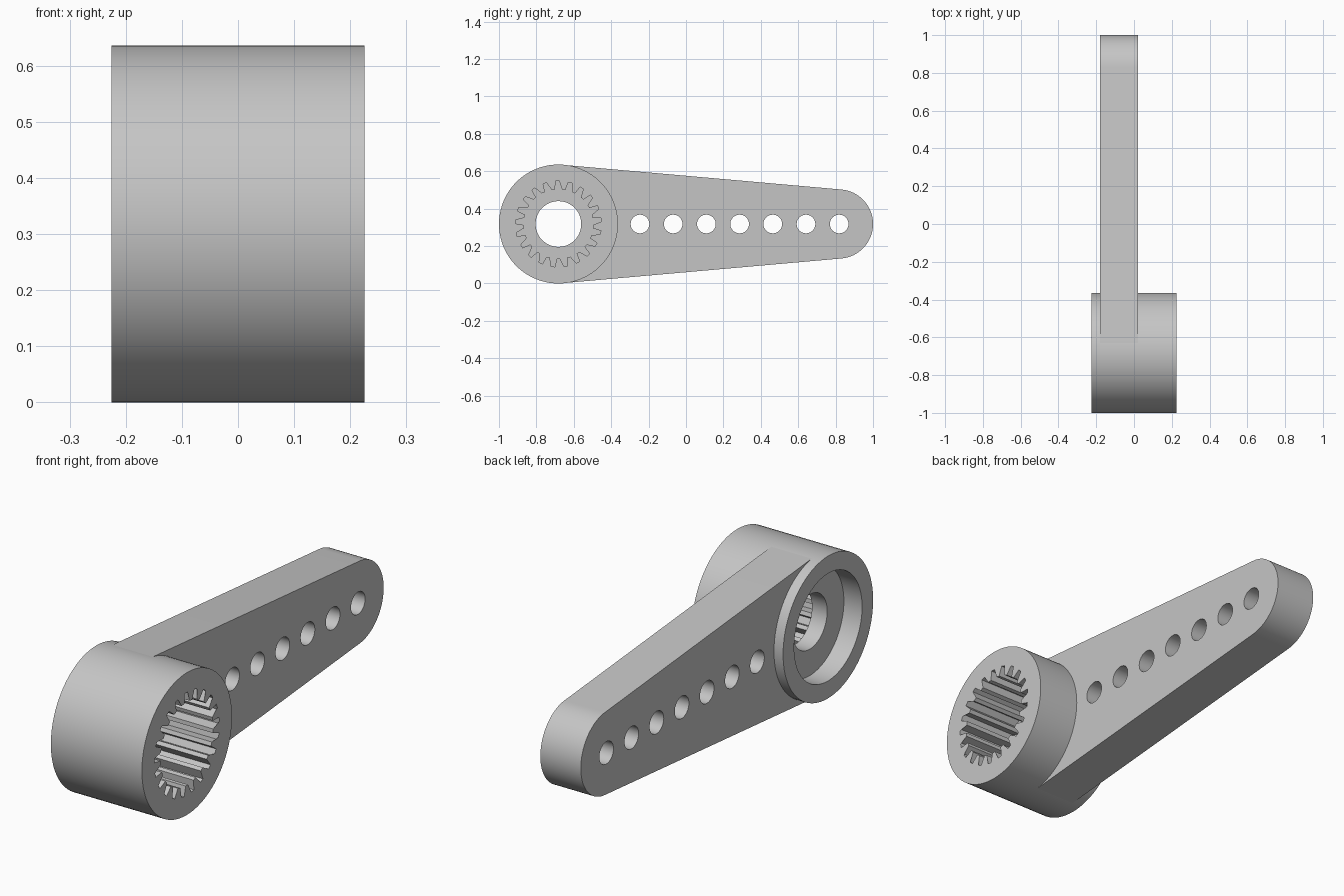
import bpy, bmesh, math

if "Cube" in bpy.data.objects:
    bpy.data.objects.remove(bpy.data.objects["Cube"])

HUB_Y, HUB_Z, HUB_R = -0.682, 0.318, 0.318
TIP_Y, TIP_R = 0.815, 0.185
TEETH = 21

grey = bpy.data.materials.new("plain grey")
grey.diffuse_color = (0.56, 0.56, 0.56, 1)
grey.use_nodes = True
grey.node_tree.nodes["Principled BSDF"].inputs["Base Color"].default_value = grey.diffuse_color


def finish(bm, name):
    bmesh.ops.recalc_face_normals(bm, faces=bm.faces)
    mesh = bpy.data.meshes.new(name)
    bm.to_mesh(mesh)
    bm.free()
    mesh.materials.append(grey)
    ob = bpy.data.objects.new(name, mesh)
    bpy.context.collection.objects.link(ob)
    bpy.ops.object.select_all(action='DESELECT')
    ob.select_set(True)
    bpy.context.view_layer.objects.active = ob
    bpy.ops.object.shade_smooth_by_angle(angle=math.radians(25))
    return ob


def arc(y, r, a0, a1, n):
    """Points on an arc in the y-z plane, angles in radians from +y."""
    return [(y + r * math.cos(a0 + (a1 - a0) * i / n),
             HUB_Z + r * math.sin(a0 + (a1 - a0) * i / n)) for i in range(n + 1)]


def bridge(bm, a, b):
    n = len(a)
    for i in range(n):
        bm.faces.new((a[i], a[(i + 1) % n], b[(i + 1) % n], b[i]))


def circle(r):
    return arc(HUB_Y, r, math.pi / 2, math.pi * 2.5, TEETH * 4)[:-1]


def spline(r_root, r_tip):
    """Toothed socket outline, four points per tooth, one groove at the top."""
    pitch = math.tau / TEETH
    pts = []
    for t in range(TEETH):
        for offset, r in ((-0.34, r_tip), (-0.22, r_root), (0.22, r_root), (0.34, r_tip)):
            a = math.pi / 2 + (t + offset) * pitch
            pts.append((HUB_Y + r * math.cos(a), HUB_Z + r * math.sin(a)))
    return pts


# Hub: closed sweep through outer wall, toothed socket, screw hole and counterbore
bm = bmesh.new()
sections = [(-0.225, circle(HUB_R)), (0.225, circle(HUB_R)),
            (0.225, spline(0.23, 0.186)), (-0.06, spline(0.23, 0.186)),
            (-0.06, circle(0.122)), (-0.135, circle(0.122)),
            (-0.135, circle(0.24)), (-0.225, circle(0.24))]
rings = [[bm.verts.new((x, y, z)) for y, z in pts] for x, pts in sections]
for i, ring in enumerate(rings):
    bridge(bm, ring, rings[(i + 1) % len(rings)])
finish(bm, "splined_hub")

# Arm: tapered plate tangent to hub and tip, with a row of round holes
tangent = math.acos((HUB_R - TIP_R) / (TIP_Y - HUB_Y))
outline = (arc(TIP_Y, TIP_R, -tangent, tangent, 40)
           + arc(HUB_Y, HUB_R - 0.001, tangent, tangent - 0.08, 2)
           + arc(HUB_Y, 0.29, tangent - 0.1, 0.1 - tangent, 32)
           + arc(HUB_Y, HUB_R - 0.001, 0.08 - tangent, -tangent, 2))
loops = [outline]
for i in range(7):
    loops.append(arc(-0.246 + i * 0.1775, 0.05, 0, math.tau, 32)[:-1])

bm = bmesh.new()
caps = [[], []]
for pts in loops:
    ends = [[bm.verts.new((x, y, z)) for y, z in pts] for x in (-0.18, 0.02)]
    bridge(bm, *ends)
    for cap, ring in zip(caps, ends):
        cap += [bm.edges.get((ring[i - 1], ring[i])) for i in range(len(ring))]
for cap in caps:
    bmesh.ops.triangle_fill(bm, edges=cap, use_beauty=True, normal=(1, 0, 0))
finish(bm, "drilled_arm")
